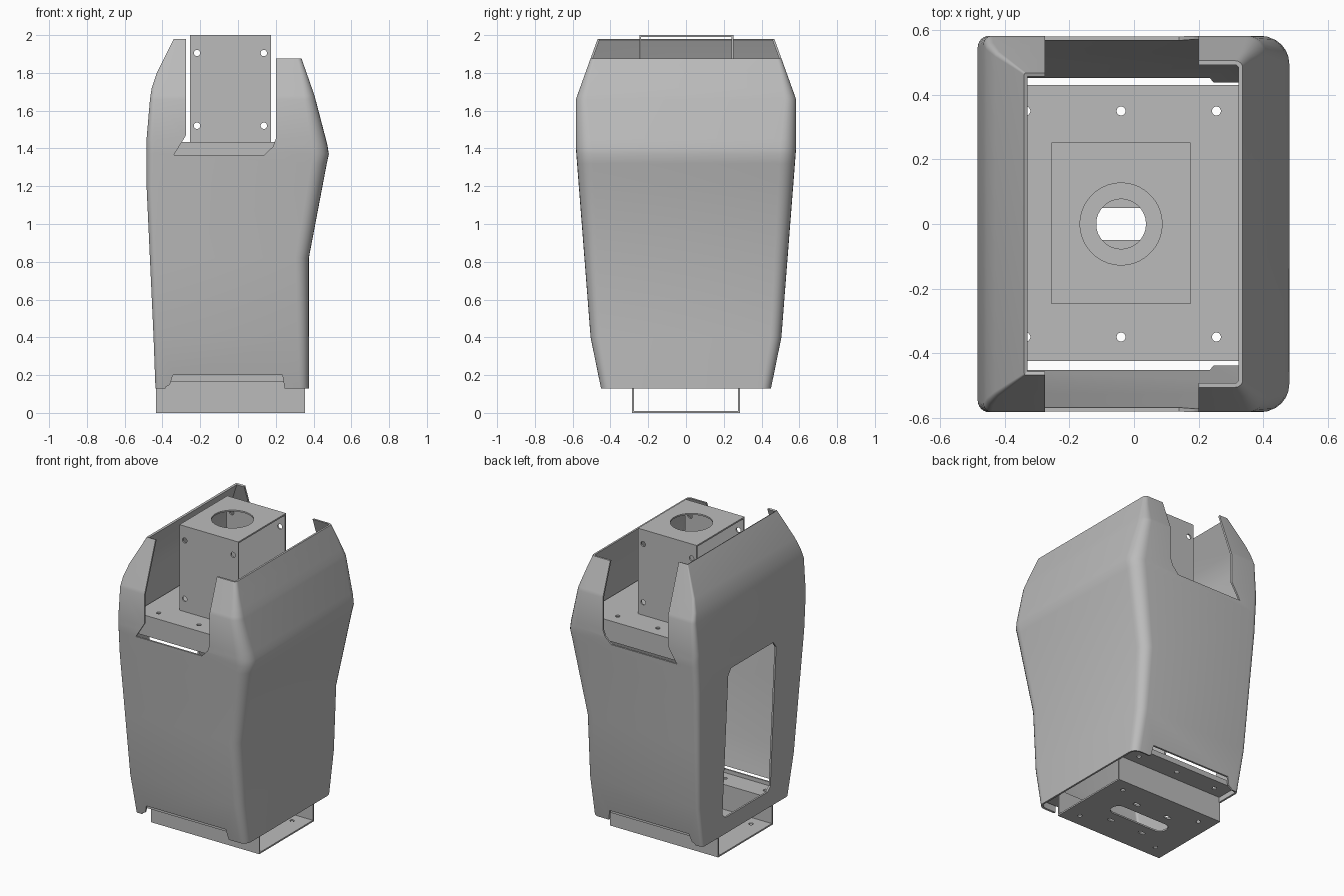
import bpy, bmesh, math
from mathutils import Vector

cube = bpy.data.objects.get("Cube")
if cube:
    bpy.data.objects.remove(cube, do_unlink=True)

grey = bpy.data.materials.new("plain grey")
grey.use_nodes = True
COLOUR = (0.5, 0.5, 0.5, 1)
grey.diffuse_color = COLOUR
grey.node_tree.nodes["Principled BSDF"].inputs["Base Color"].default_value = COLOUR

CX = -0.04  # centre line of the inner metalwork


def finish(name, bm):
    bmesh.ops.recalc_face_normals(bm, faces=bm.faces)
    mesh = bpy.data.meshes.new(name)
    bm.to_mesh(mesh)
    bm.free()
    obj = bpy.data.objects.new(name, mesh)
    mesh.materials.append(grey)
    bpy.context.collection.objects.link(obj)
    return obj


def apply_all(obj):
    deps = bpy.context.evaluated_depsgraph_get()
    mesh = bpy.data.meshes.new_from_object(obj.evaluated_get(deps))
    obj.modifiers.clear()
    obj.data = mesh


def thicken(obj, thickness, offset):
    mod = obj.modifiers.new("thickness", "SOLIDIFY")
    mod.thickness, mod.offset, mod.use_even_offset = thickness, offset, True
    apply_all(obj)


def prism(points, axis, lo, hi):
    """Closed solid: a flat outline swept along one axis."""
    def place(a, b, c):
        return {"x": (c, a, b), "y": (a, c, b), "z": (a, b, c)}[axis]
    bm = bmesh.new()
    rings = [[bm.verts.new(place(a, b, c)) for a, b in points] for c in (lo, hi)]
    n = len(points)
    for i in range(n):
        j = (i + 1) % n
        bm.faces.new((rings[0][i], rings[0][j], rings[1][j], rings[1][i]))
    for ring in rings:
        bm.faces.new(ring)
    return finish("cutter", bm)


def slot(a, b, half, radius, n=24):
    """Round outline, stretched to a slot by half along its first axis."""
    pts = []
    for i in range(n):
        t = math.tau * (i + 0.5) / n
        pts.append((a + math.copysign(half, math.cos(t)) + radius * math.cos(t),
                    b + radius * math.sin(t)))
    return pts


def cut(obj, cutters):
    for c in cutters:
        c.hide_render = True
        mod = obj.modifiers.new("cut", "BOOLEAN")
        mod.operation, mod.solver, mod.object = "DIFFERENCE", "EXACT", c
    apply_all(obj)
    for c in cutters:
        bpy.data.objects.remove(c, do_unlink=True)


def sheet(name, profile, x0, x1, thickness=0.01):
    """Bent sheet: a y-z line swept along x."""
    bm = bmesh.new()
    a, b = [[bm.verts.new((x, y, z)) for y, z in profile] for x in (x0, x1)]
    for i in range(len(profile) - 1):
        bm.faces.new((a[i], a[i + 1], b[i + 1], b[i]))
    obj = finish(name, bm)
    thicken(obj, thickness, 0)
    return obj


def smooth(obj, degrees):
    bpy.ops.object.select_all(action="DESELECT")
    obj.select_set(True)
    bpy.context.view_layer.objects.active = obj
    bpy.ops.object.shade_smooth_by_angle(angle=math.radians(degrees))


def lerp(table, z):
    for (z0, v0), (z1, v1) in zip(table, table[1:]):
        if z <= z1:
            return v0 + (v1 - v0) * (z - z0) / (z1 - z0)
    return table[-1][1]


# Outer shell: rounded rectangles lofted up the side profiles
LEFT = [(.13, .375), (.82, .375), (1.32, .47), (1.37, .481), (1.42, .473), (1.68, .405), (1.98, .3)]
RIGHT = [(.13, .437), (.4, .447), (1.2, .484), (1.45, .484), (1.66, .466), (1.72, .457), (1.8, .43), (1.98, .34)]
DEPTH = [(.13, .45), (.4, .505), (1.4, .583), (1.66, .583), (1.98, .468)]
ROUND = [(.13, .05), (.82, .07), (1.4, .085), (1.66, .06), (1.88, .015), (1.98, .012)]
levels = sorted({z for t in (LEFT, RIGHT, DEPTH) for z, _ in t})
bm = bmesh.new()
rings = []
for z in levels:
    x1, x0, y = lerp(LEFT, z), -lerp(RIGHT, z), lerp(DEPTH, z)
    r = lerp(ROUND, z)
    ring = []
    for k, (sx, sy) in enumerate([(1, 1), (-1, 1), (-1, -1), (1, -1)]):
        rad = r if sx > 0 else r * 0.45
        cx, cy = (x1 if sx > 0 else x0) - sx * rad, sy * (y - rad)
        for i in range(7):
            t = math.pi / 2 * (k + i / 6)
            ring.append(bm.verts.new((cx + rad * math.cos(t), cy + rad * math.sin(t), z)))
    rings.append(ring)
for lo, hi in zip(rings, rings[1:]):
    n = len(lo)
    for i in range(n):
        j = (i + 1) % n
        bm.faces.new((lo[i], lo[j], hi[j], hi[i]))
shell = finish("outer_shell", bm)
thicken(shell, 0.012, -1)

# Shell openings: top notches, bottom notches, lowered left rim, side window
top_notch = [(-.275, 2.2), (-.275, 1.47), (-.34, 1.365), (.14, 1.365), (.185, 1.41), (.2, 1.45), (.2, 2.2)]
bottom_notch = [(-.385, 0), (-.385, .135), (-.36, .15), (-.345, .2), (.235, .2), (.247, .13), (.247, 0)]
window = [(-.25, .27), (-.22, .24), (.22, .24), (.25, .27), (.25, 1.2), (.22, 1.24), (-.22, 1.24), (-.25, 1.2)]
cut(shell, [
    prism(top_notch, "y", -1, 1),
    prism(bottom_notch, "y", -1, 1),
    prism([(.15, 1.875), (.6, 1.875), (.6, 2.2), (.15, 2.2)], "y", -1, 1),
    prism(window, "x", -.7, -.3),
])
smooth(shell, 25)

# Base channel with outward flanges and short lips
base = sheet("base_channel", [(-.42, .2), (-.42, .17), (-.28, .17), (-.28, .005),
                              (.28, .005), (.28, .17), (.42, .17), (.42, .2)], -.435, .355)
bolt_x = [CX - .295, CX, CX + .295]
holes = [prism(slot(CX, 0, .16, .05), "z", -.1, .1)]
for sy in (-1, 1):
    holes += [prism(slot(x, sy * .35, 0, .014, 16), "z", .1, .3) for x in bolt_x]
    holes += [prism(slot(x, sy * .2, 0, .014, 16), "z", -.1, .1) for x in (bolt_x[0], bolt_x[2])]
    holes += [prism(slot(CX + dx, sy * .12, .012, .012, 16), "z", -.1, .1) for dx in (-.12, .12)]
cut(base, holes)

# Deck inside the shell, folded down at front and back
deck = sheet("inner_deck", [(-.42, 1.3), (-.42, 1.43), (.425, 1.43), (.425, 1.3)], -.455, .445)
holes = [prism(slot(CX, 0, 0, .077, 40), "z", 1.35, 1.5)]
for sy in (-1, 1):
    holes += [prism(slot(x, sy * .35, 0, .014, 16), "z", 1.35, 1.5) for x in bolt_x]
cut(deck, holes)

# Top column: upside-down channel with a round opening and bolt holes
column = sheet("top_column", [(-.242, 1.43), (-.242, 1.995), (.247, 1.995), (.247, 1.43)], -.255, .175)
holes = [prism(slot(CX, 0, 0, .127, 48), "z", 1.9, 2.1)]
holes += [prism(slot(x, z, 0, .017, 16), "y", -.5, .5) for x in (-.217, .137) for z in (1.52, 1.905)]
cut(column, holes)
for part in (base, deck, column):
    smooth(part, 25)
